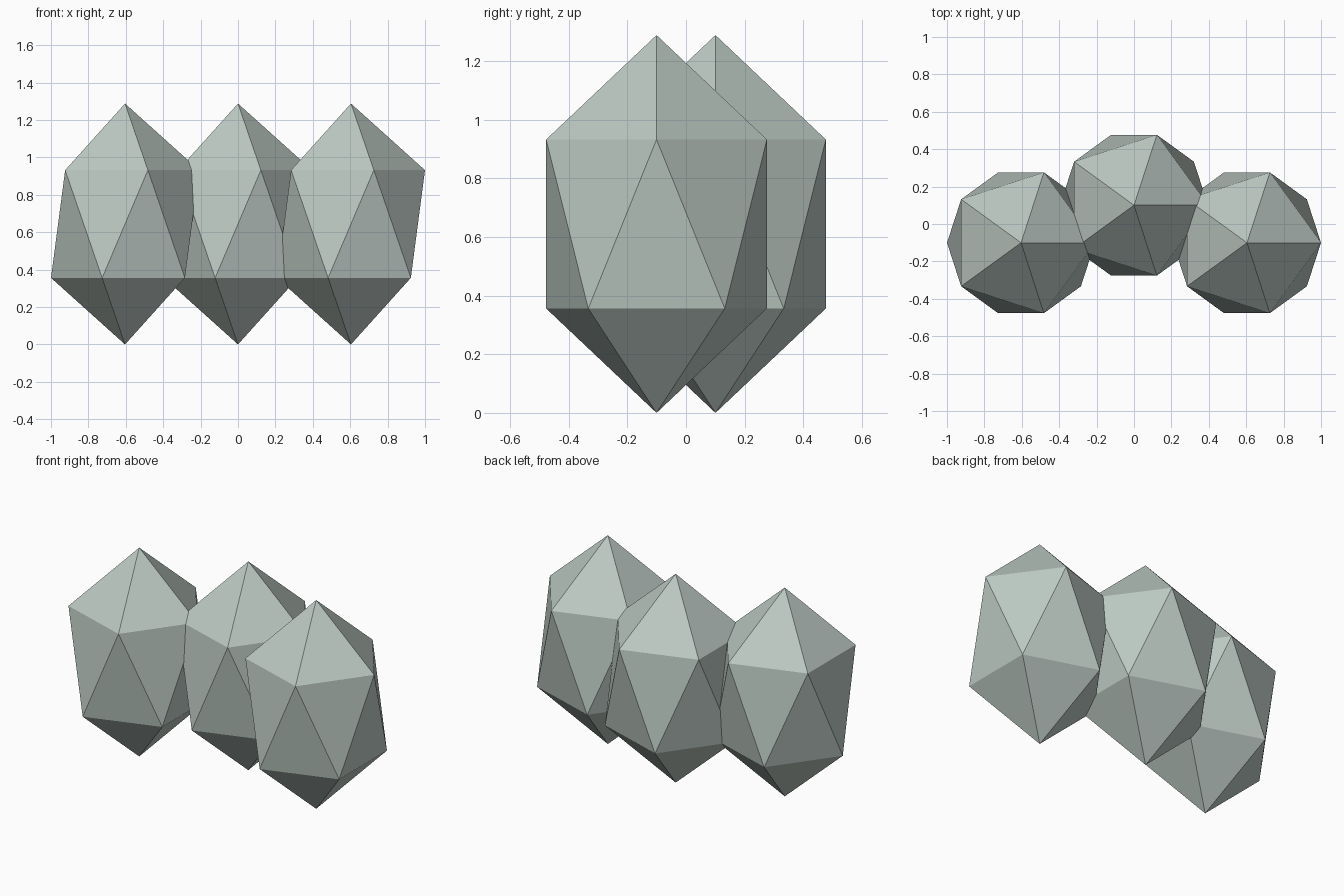
import bpy

if "Cube" in bpy.data.objects:
    bpy.data.objects.remove(bpy.data.objects["Cube"])

# One pale grey-green for the whole cluster
foliage = bpy.data.materials.new("pale_grey_green")
foliage.diffuse_color = (0.50, 0.58, 0.54, 1)
foliage.use_nodes = True
foliage.node_tree.nodes["Principled BSDF"].inputs["Base Color"].default_value = foliage.diffuse_color

RADIUS, HALF_HEIGHT = 0.4425, 0.644


def clump(name, x, y):
    """Low-poly clump: a 20-sided ball stretched upwards, resting on the ground."""
    bpy.ops.mesh.primitive_ico_sphere_add(
        subdivisions=1, radius=1, location=(x, y, HALF_HEIGHT))
    ob = bpy.context.object
    ob.name = name
    ob.scale = (RADIUS, RADIUS, HALF_HEIGHT)
    bpy.ops.object.transform_apply(location=False, rotation=False, scale=True)
    ob.data.materials.append(foliage)
    bpy.ops.object.shade_flat()


# Three overlapping clumps, the middle one set back
clump("left_clump", -0.604, -0.1005)
clump("middle_clump", 0.0, 0.1005)
clump("right_clump", 0.604, -0.1005)
